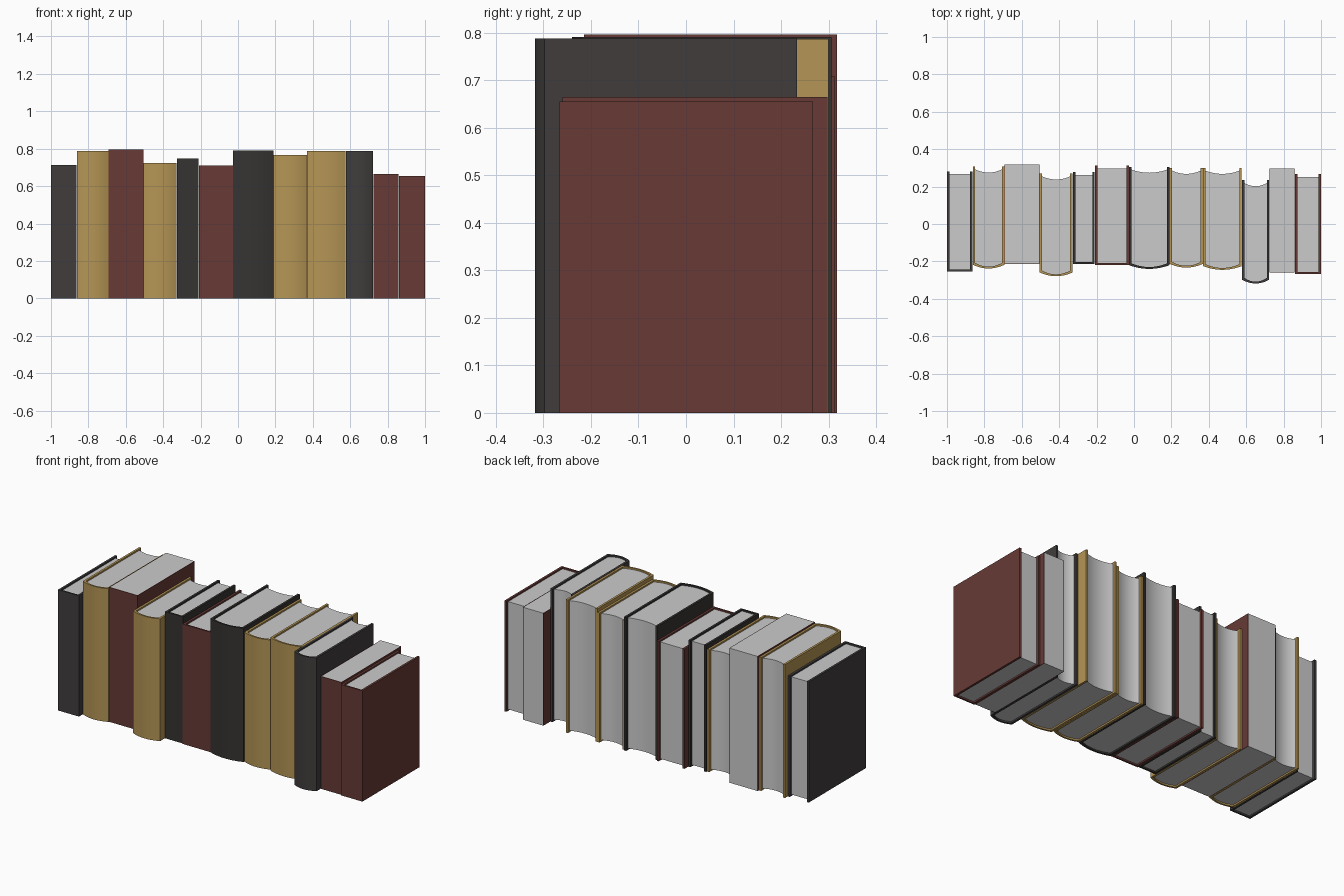
import bpy, bmesh, math

if "Cube" in bpy.data.objects:
    bpy.data.objects.remove(bpy.data.objects["Cube"])

COLOURS = {
    "charcoal": (0.052, 0.046, 0.046, 1),
    "black": (0.036, 0.034, 0.031, 1),
    "red": (0.135, 0.042, 0.036, 1),
    "gold": (0.46, 0.30, 0.09, 1),
}
MATS = {}
for key, col in COLOURS.items():
    MATS[key] = bpy.data.materials.new(key + "_cloth")
    MATS[key].diffuse_color = col


def arc(x0, x1, y, sag, n=12):
    """Shallow arc from x0 to x1, bulging towards -y by sag."""
    if sag == 0:
        return [(x0, y), (x1, y)]
    return [(x0 + (x1 - x0) * i / n, y - sag * (1 - (2 * i / n - 1) ** 2))
            for i in range(n + 1)]


def prism(name, outline, z0, z1, mat=None):
    """Extrude a counter-clockwise outline from z0 to z1."""
    bm = bmesh.new()
    face = bm.faces.new([bm.verts.new((x, y, z0)) for x, y in outline])
    ext = bmesh.ops.extrude_face_region(bm, geom=[face])
    tops = [v for v in ext["geom"] if isinstance(v, bmesh.types.BMVert)]
    bmesh.ops.translate(bm, verts=tops, vec=(0, 0, z1 - z0))
    bmesh.ops.recalc_face_normals(bm, faces=bm.faces[:])
    me = bpy.data.meshes.new(name)
    bm.to_mesh(me)
    bm.free()
    ob = bpy.data.objects.new(name, me)
    bpy.context.collection.objects.link(ob)
    if mat:
        me.materials.append(mat)
    bpy.ops.object.select_all(action='DESELECT')
    ob.select_set(True)
    bpy.context.view_layer.objects.active = ob
    bpy.ops.object.shade_smooth_by_angle(angle=math.radians(30))
    return ob


def book(i, x0, x1, front, back, h, kind, colour):
    paper = kind == "paper"
    sag = 0.02 if kind == "round" else 0.0
    t = 0.003 if paper else 0.013       # board thickness
    ts = 0.003 if paper else 0.010      # spine thickness
    lip = 0.0 if paper else 0.015       # cover overhang at the fore edge
    dz = 0.0 if paper else 0.009        # cover overhang top and bottom
    y = front + sag
    inner = arc(x0 + t, x1 - t, y + ts, sag)
    # cover: spine and two boards as one U-shaped section
    cover = (arc(x0, x1, y, sag) + [(x1, back), (x1 - t, back)]
             + inner[::-1] + [(x0 + t, back)] + [(x0, back)])
    prism(f"book_{i:02d}_cover", cover, 0, h, MATS[colour])
    # page block: follows the spine, hollow fore edge on rounded books
    fore = arc(x0 + t, x1 - t, back - lip, sag * 0.85)
    prism(f"book_{i:02d}_pages", inner + fore[::-1], dz, h - dz)


# right edge, spine y, fore edge y, height, binding, colour
BOOKS = [
    (-0.862, -0.254, 0.281, 0.714, "flat", "charcoal"),
    (-0.692, -0.238, 0.307, 0.788, "round", "gold"),
    (-0.505, -0.215, 0.318, 0.796, "paper", "red"),
    (-0.327, -0.279, 0.270, 0.723, "round", "gold"),
    (-0.209, -0.214, 0.278, 0.749, "flat", "black"),
    (-0.027, -0.219, 0.313, 0.709, "flat", "red"),
    (0.191, -0.240, 0.306, 0.791, "round", "black"),
    (0.369, -0.233, 0.300, 0.766, "round", "gold"),
    (0.577, -0.245, 0.300, 0.787, "round", "gold"),
    (0.724, -0.318, 0.234, 0.788, "round", "charcoal"),
    (0.860, -0.260, 0.298, 0.665, "paper", "red"),
    (1.000, -0.266, 0.267, 0.655, "flat", "red"),
]
left = -1.0
for i, (right, front, back, h, kind, colour) in enumerate(BOOKS, 1):
    book(i, left, right - (0.001 if right < 1 else 0), front, back, h, kind, colour)
    left = right

for m in bpy.data.materials:
    if m.users and not m.is_grease_pencil:
        m.use_nodes = True
        m.node_tree.nodes["Principled BSDF"].inputs["Base Color"].default_value = m.diffuse_color
